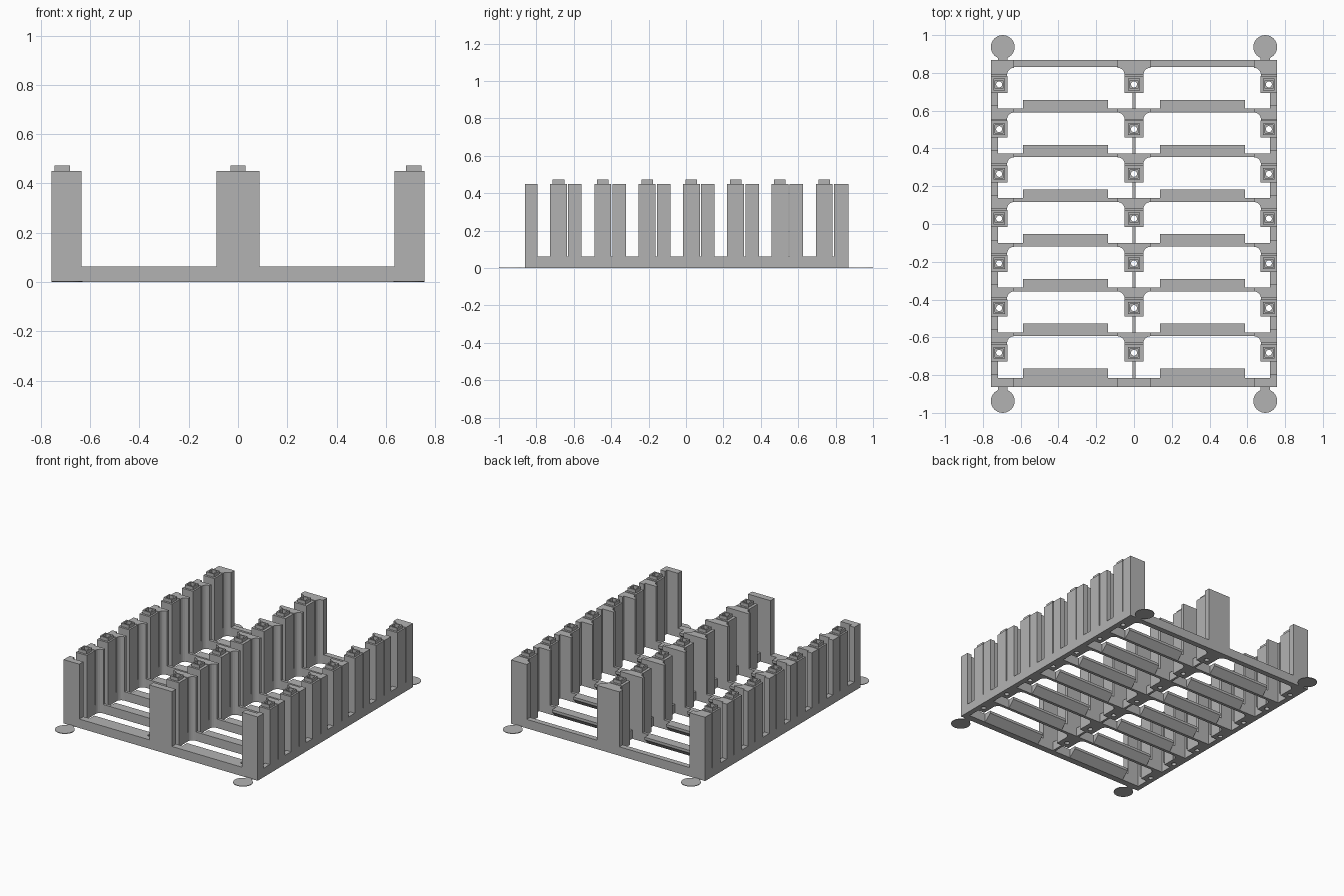
import bpy, bmesh, math

cube = bpy.data.objects.get("Cube")
if cube:
    bpy.data.objects.remove(cube, do_unlink=True)

grey = bpy.data.materials.new("plain grey")
grey.use_nodes = True
colour = (0.45, 0.45, 0.45, 1)
grey.diffuse_color = colour
grey.node_tree.nodes["Principled BSDF"].inputs["Base Color"].default_value = colour

# Main sizes
PITCH = 0.2368
PINS = [0.739 - PITCH * i for i in range(7)]
FRONT = PINS[-1] - PITCH          # virtual row that carries the front bar
EDGE_X, RAIL_X, POST_X = 0.757, 0.72, 0.714
BACK_Y, FRONT_Y = 0.868, -0.862
BASE_Z, TOP_Z, CAP_Z = 0.063, 0.45, 0.473


def prism(bm, points, to_3d, low, high):
    """Extrude a flat outline between two levels."""
    a = [bm.verts.new(to_3d(u, v, low)) for u, v in points]
    b = [bm.verts.new(to_3d(u, v, high)) for u, v in points]
    bm.faces.new(a)
    bm.faces.new(b)
    for i in range(len(a)):
        j = (i + 1) % len(a)
        bm.faces.new((a[i], a[j], b[j], b[i]))


def upright(u, v, w):
    return (u, v, w)


def sideways(u, v, w):
    return (w, u, v)


def box(bm, x0, x1, y0, y1, z0, z1):
    prism(bm, [(x0, y0), (x1, y0), (x1, y1), (x0, y1)], upright, z0, z1)


def finish(name, bm):
    bmesh.ops.recalc_face_normals(bm, faces=bm.faces[:])
    mesh = bpy.data.meshes.new(name)
    bm.to_mesh(mesh)
    bm.free()
    mesh.materials.append(grey)
    obj = bpy.data.objects.new(name, mesh)
    bpy.context.collection.objects.link(obj)


def flare(stem, wing, y0, y1):
    """Concave quarter curve from the stem out to the wing."""
    steps = [math.pi / 2 * k / 5 for k in range(6)]
    return [(wing + (stem - wing) * math.cos(t), y0 + (y1 - y0) * math.sin(t))
            for t in steps]


def holed_post(bm, cx, cy, hx, hy):
    """Square post with a raised cap, square recess and round through hole."""
    def loop(kind, rx, ry, z):
        ring = []
        for k in range(16):
            c, s = math.cos(math.pi * k / 8), math.sin(math.pi * k / 8)
            m = max(abs(c), abs(s)) if kind == "square" else 1
            ring.append(bm.verts.new((cx + rx * c / m, cy + ry * s / m, z)))
        return ring
    cap, recess, hole = 0.031, 0.021, 0.016
    loops = [loop("square", hx, hy, 0), loop("square", hx, hy, TOP_Z),
             loop("square", cap, cap, TOP_Z), loop("square", cap, cap, CAP_Z),
             loop("square", recess, recess, CAP_Z),
             loop("square", recess, recess, TOP_Z),
             loop("round", hole, hole, TOP_Z), loop("round", hole, hole, 0)]
    for n, a in enumerate(loops):
        b = loops[(n + 1) % len(loops)]
        for k in range(16):
            j = (k + 1) % 16
            bm.faces.new((a[k], a[j], b[j], b[k]))


# Pin posts in three columns
bm = bmesh.new()
for p in PINS:
    holed_post(bm, 0, p, 0.05, 0.045)
    for side in (-1, 1):
        holed_post(bm, side * POST_X, p, 0.043, 0.045)
finish("pin_posts", bm)

# Flared divider towers behind each post
bm = bmesh.new()
for p in PINS:
    top = BACK_Y if p == PINS[0] else p + 0.108
    start = p + 0.052
    half = flare(0.05, 0.088, start, p + 0.088) + [(0.088, top)]
    prism(bm, half + [(-x, y) for x, y in reversed(half)], upright, 0, TOP_Z)
    for side in (-1, 1):
        inner = flare(0.672, 0.635, start, p + 0.088) + [(0.635, top)]
        outline = inner + [(EDGE_X, top), (EDGE_X, start)]
        prism(bm, [(side * x, y) for x, y in outline], upright, 0, TOP_Z)
finish("divider_towers", bm)

# Towers on the front edge
bm = bmesh.new()
front_top = FRONT + 0.102
box(bm, -0.088, 0.088, FRONT_Y, front_top, 0, TOP_Z)
for side in (-1, 1):
    box(bm, side * 0.635, side * EDGE_X, FRONT_Y, front_top, 0, TOP_Z)
finish("front_towers", bm)

# Tall outer wall strips
bm = bmesh.new()
for p in PINS[1:] + [FRONT]:
    for side in (-1, 1):
        box(bm, side * RAIL_X, side * EDGE_X, p + 0.1, p + 0.124, 0, TOP_Z)
finish("outer_wall_strips", bm)

# Low rails joining the posts, and feet under the narrow slots
bm = bmesh.new()
for p in PINS + [FRONT]:
    y0 = front_top if p == FRONT else p + 0.045
    y1 = BACK_Y if p == PINS[0] else p + PITCH - 0.045
    box(bm, -0.008, 0.008, y0, y1, 0, BASE_Z)
    for side in (-1, 1):
        box(bm, side * RAIL_X, side * EDGE_X, y0, y1, 0, BASE_Z)
    if p != FRONT:
        box(bm, -0.05, 0.05, p + 0.045, p + 0.054, 0, BASE_Z)
        for side in (-1, 1):
            box(bm, side * 0.672, side * RAIL_X, p + 0.045, p + 0.054, 0, BASE_Z)
finish("base_rails", bm)

# Cross bars
bm = bmesh.new()
for p in PINS + [FRONT]:
    y0, y1 = p + 0.088, p + 0.108
    if p == PINS[0]:
        y0, y1 = 0.83, BACK_Y
    elif p == FRONT:
        y0, y1 = FRONT_Y, front_top
    for side in (-1, 1):
        box(bm, side * 0.088, side * 0.635, y0, y1, 0, BASE_Z)
finish("cross_bars", bm)

# Sloped support lips behind the cross bars
bm = bmesh.new()
for p in PINS[1:] + [FRONT]:
    y0 = front_top if p == FRONT else p + 0.108
    tip = p + 0.154
    wedge = [(y0, 0), (tip, 0.045), (tip, BASE_Z), (y0, BASE_Z)]
    for side in (-1, 1):
        prism(bm, wedge, sideways, side * 0.137, side * 0.587)
finish("support_lips", bm)

# Thin round corner pads with short tabs
bm = bmesh.new()
circle = [(0.063 * math.cos(math.pi * k / 16), 0.063 * math.sin(math.pi * k / 16))
          for k in range(32)]
for sx in (-1, 1):
    for sy in (-1, 1):
        cx, cy = sx * 0.695, sy * 0.937
        prism(bm, [(cx + x, cy + y) for x, y in circle], upright, 0, 0.004)
        box(bm, cx - 0.024, cx + 0.024, sy * 0.86, sy * 0.9, 0, 0.004)
finish("corner_pads", bm)
